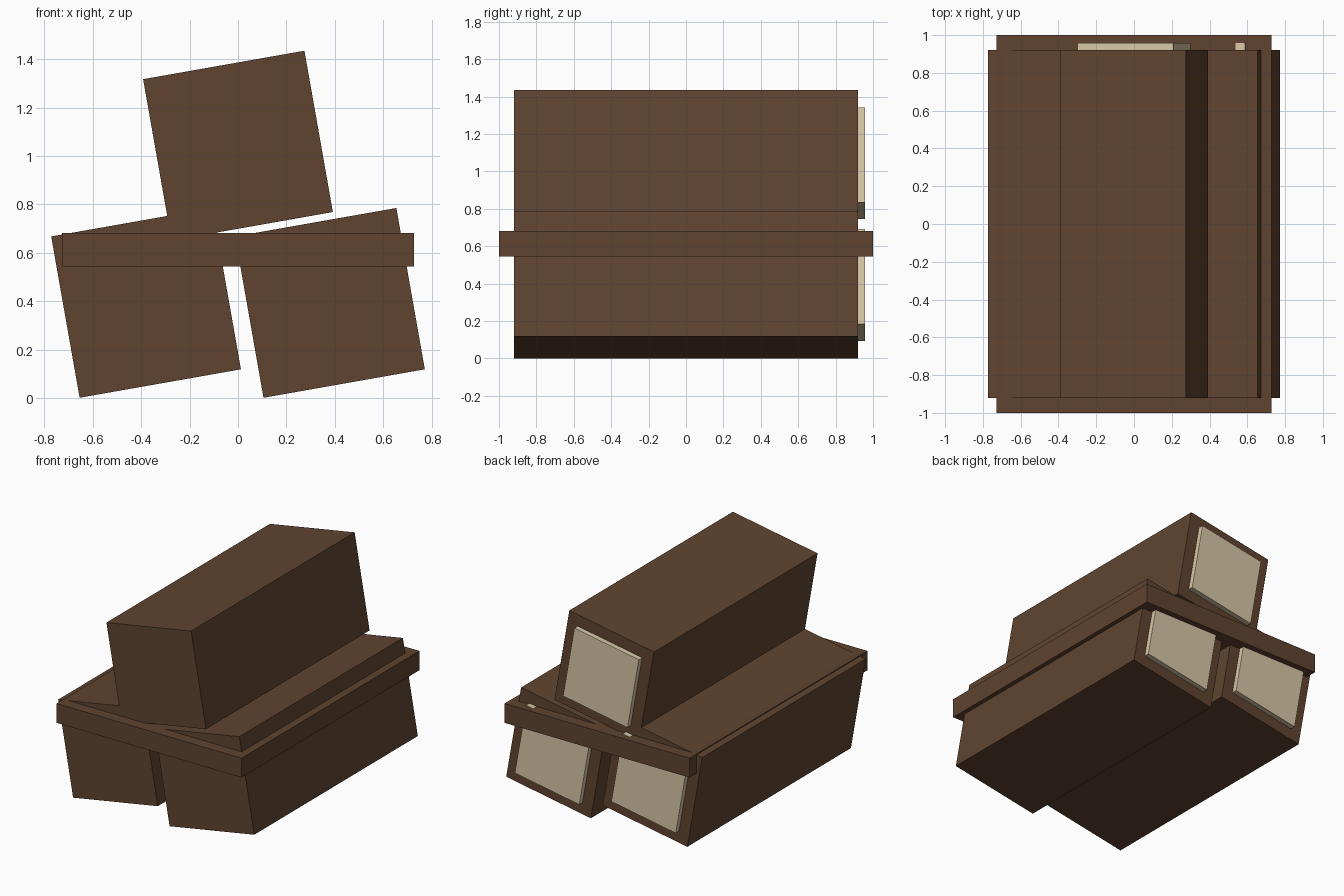
import bpy
from math import radians
from mathutils import Matrix

cube = bpy.data.objects.get("Cube")
if cube:
    bpy.data.objects.remove(cube, do_unlink=True)


def make_material(name, rgb):
    mat = bpy.data.materials.new(name)
    mat.use_nodes = True
    mat.diffuse_color = (*rgb, 1)
    mat.node_tree.nodes["Principled BSDF"].inputs["Base Color"].default_value = (*rgb, 1)
    return mat


def box(name, center, size, mat, tilt=0):
    bpy.ops.mesh.primitive_cube_add(size=1)
    obj = bpy.context.object
    obj.name = name
    obj.data.transform(Matrix.Diagonal((*size, 1)))
    obj.location = center
    obj.rotation_euler.y = -radians(tilt)
    obj.data.materials.append(mat)
    return obj


bark = make_material("brown_bark", (0.115, 0.057, 0.029))
cut_wood = make_material("cream_cut_wood", (0.68, 0.57, 0.38))

TILT = 10
SIDE = 0.677

# Three tilted square logs, each with a pale cut panel on the back end
for name, x, z in (("right_log", -0.38, 0.393),
                   ("left_log", 0.38, 0.393),
                   ("top_log", 0, 1.043)):
    box(name, (x, 0, z), (SIDE, 1.84, SIDE), bark, TILT)
    box(name + "_cut_end", (x, 0.937, z), (0.515, 0.04, 0.515), cut_wood, TILT)

# Flat slab binding the lower logs
box("binding_slab", (0, 0, 0.613), (1.456, 2, 0.138), bark)
